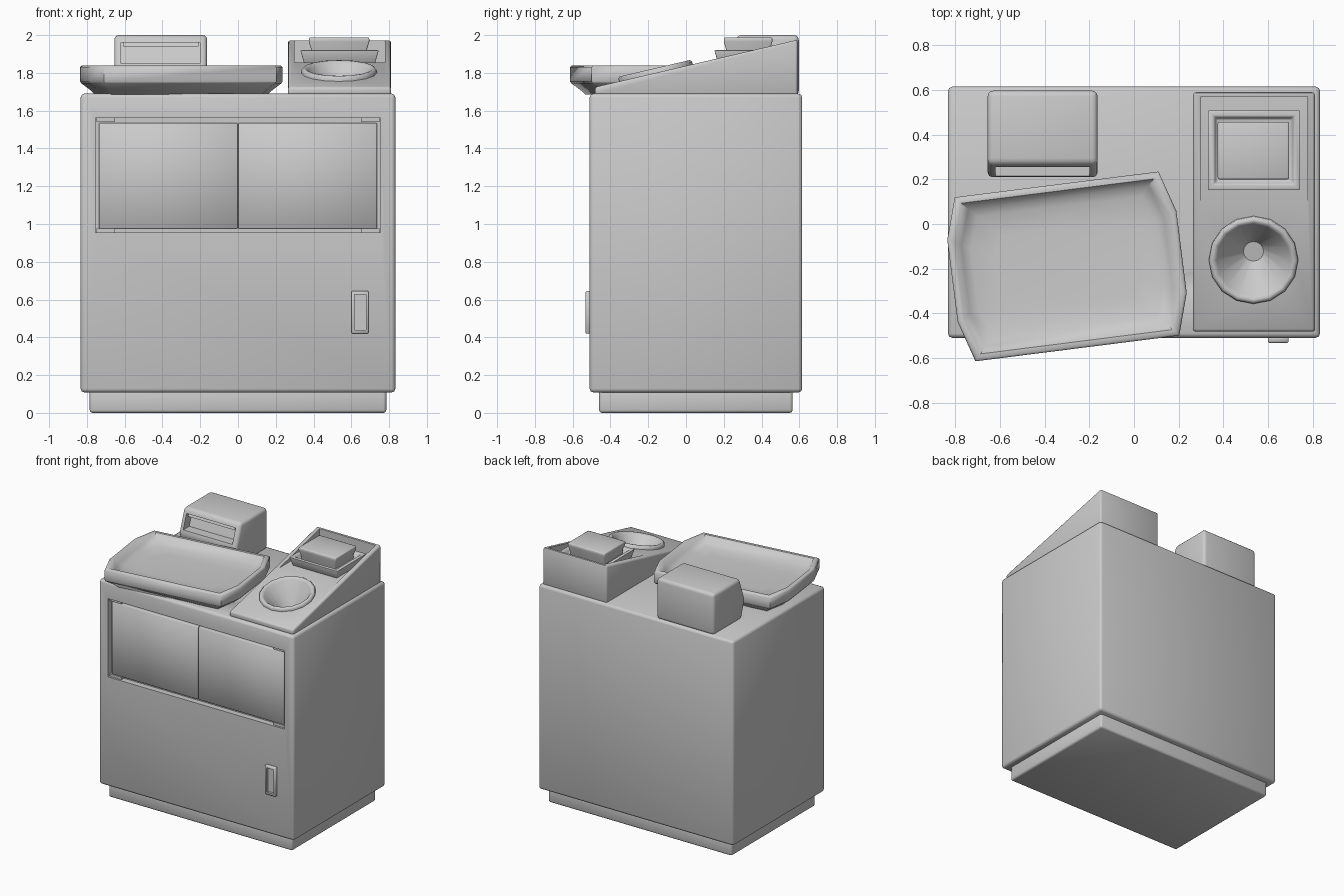
import bpy, bmesh, math
from mathutils import Vector, Matrix

if "Cube" in bpy.data.objects:
    bpy.data.objects.remove(bpy.data.objects["Cube"])

gray = bpy.data.materials.new("light_gray")
gray.diffuse_color = (0.6, 0.6, 0.6, 1)
gray.use_nodes = True
gray.node_tree.nodes["Principled BSDF"].inputs["Base Color"].default_value = gray.diffuse_color


def loft(name, rings):
    """Skin equal-length closed rings and cap both ends."""
    bm = bmesh.new()
    vs = [[bm.verts.new(p) for p in r] for r in rings]
    n = len(rings[0])
    for a, b in zip(vs, vs[1:]):
        for i in range(n):
            bm.faces.new((a[i], a[(i + 1) % n], b[(i + 1) % n], b[i]))
    bm.faces.new(vs[0])
    bm.faces.new(vs[-1])
    bmesh.ops.recalc_face_normals(bm, faces=bm.faces)
    me = bpy.data.meshes.new(name)
    bm.to_mesh(me)
    bm.free()
    me.materials.append(gray)
    ob = bpy.data.objects.new(name, me)
    bpy.context.collection.objects.link(ob)
    return ob


def rect(x0, x1, y0, y1, z, d=0):
    return [(x0 + d, y0 + d, z), (x1 - d, y0 + d, z), (x1 - d, y1 - d, z), (x0 + d, y1 - d, z)]


def box(name, x0, x1, y0, y1, z0, z1):
    return loft(name, [rect(x0, x1, y0, y1, z0), rect(x0, x1, y0, y1, z1)])


def extrude_x(name, x0, x1, profile):
    return loft(name, [[(x, y, z) for y, z in profile] for x in (x0, x1)])


def apply(ob, mod):
    bpy.context.view_layer.objects.active = ob
    bpy.ops.object.modifier_apply(modifier=mod.name)


def bevel(ob, width, segments=2):
    m = ob.modifiers.new("bevel", 'BEVEL')
    m.width, m.segments, m.limit_method = width, segments, 'ANGLE'
    apply(ob, m)


def cut(ob, cutter):
    m = ob.modifiers.new("cut", 'BOOLEAN')
    m.operation, m.solver, m.object = 'DIFFERENCE', 'EXACT', cutter
    apply(ob, m)


def remove(ob):
    bpy.data.objects.remove(ob)


# Plinth and cabinet
plinth = box("plinth", -0.785, 0.785, -0.46, 0.565, 0, 0.14)
bevel(plinth, 0.015)
cabinet = box("cabinet", -0.833, 0.833, -0.51, 0.615, 0.108, 1.69)
bevel(cabinet, 0.02)
c = box("cutter", -0.755, 0.755, -0.6, -0.465, 0.955, 1.56)
cut(cabinet, c)
remove(c)

# Double window panels and corner brackets in the recess
for s, side in ((-1, "left"), (1, "right")):
    x0, x1 = sorted((s * 0.002, s * 0.735))
    panel = box(side + "_panel", x0, x1, -0.492, -0.46, 0.975, 1.535)
    bevel(panel, 0.004, 1)
    for z0, z1, y in ((0.955, 0.975, "lower"), (1.54, 1.56, "upper")):
        x0, x1 = sorted((s * 0.65, s * 0.75))
        box(f"{side}_{y}_bracket", x0, x1, -0.495, -0.46, z0, z1)

# Recessed door handle
handle = box("handle", 0.6, 0.692, -0.532, -0.5, 0.42, 0.645)
bevel(handle, 0.005, 1)
c = box("cutter", 0.617, 0.677, -0.6, -0.515, 0.44, 0.627)
cut(handle, c)
remove(c)

# Sloped console with a level pocket at the back
console = extrude_x("console", 0.265, 0.81, [(-0.482, 1.68), (0.59, 1.68), (0.59, 1.975), (-0.482, 1.725)])
bevel(console, 0.012)
c = box("cutter", 0.3, 0.777, 0.04, 0.57, 1.855, 2.2)
cut(console, c)
remove(c)

# Funnel sunk into the slope
tilt = math.atan(0.25 / 1.072)
place = Matrix.Translation((0.535, -0.16, 1.803)) @ Matrix.Rotation(tilt, 4, 'X')


def circle(r, z, n=16):
    return [place @ Vector((r * math.cos(2 * math.pi * i / n), r * math.sin(2 * math.pi * i / n), z)) for i in range(n)]


c = loft("cutter", [circle(0.17, 0.06), circle(0.17, 0.0), circle(0.045, -0.17)])
cut(console, c)
cut(cabinet, c)
remove(c)
rim = loft("funnel_rim", [circle(0.2, -0.01), circle(0.2, 0.012), circle(0.19, 0.022), circle(0.178, 0.022),
                          circle(0.165, 0.01), circle(0.045, -0.165)])
# Open the underside so only the rim and cone remain
bm = bmesh.new()
bm.from_mesh(rim.data)
bm.faces.ensure_lookup_table()
bmesh.ops.delete(bm, geom=[bm.faces[-2]], context='FACES_ONLY')
bm.to_mesh(rim.data)
bm.free()

# Scale pan holder and block in the console pocket
R = (0.33, 0.745, 0.15, 0.51)
holder = loft("holder", [rect(*R, 1.85, 0.02), rect(*R, 1.92), rect(*R, 1.92, 0.028), rect(*R, 1.895, 0.04)])
bevel(holder, 0.006)
B = (0.375, 0.695, 0.2, 0.457)
block = loft("block", [rect(*B, 1.88, 0.015), rect(*B, 1.925, 0.012), rect(*B, 1.965), rect(*B, 1.988)])
bevel(block, 0.008)

# Printer with slanted front and slot
printer = extrude_x("printer", -0.655, -0.163, [(0.597, 1.68), (0.597, 2.0), (0.27, 2.0), (0.205, 1.82), (0.25, 1.68)])
bevel(printer, 0.025, 3)
c = extrude_x("cutter", -0.62, -0.2, [(0.1, 1.85), (0.29, 1.85), (0.33, 1.962), (0.1, 1.962)])
cut(printer, c)
remove(c)
slot_cover = extrude_x("slot_cover", -0.61, -0.21, [(0.26, 1.94), (0.34, 1.94), (0.34, 1.965), (0.27, 1.965)])

# Shallow weighing tray, turned slightly
turn = Matrix.Translation((-0.30, -0.19, 0)) @ Matrix.Rotation(math.radians(7.2), 4, 'Z')


def tray_ring(d, z):
    pts = [(0.46, 0.37), (-0.46, 0.37), (-0.517, 0.185), (-0.517, -0.185),
           (-0.46, -0.37), (0.46, -0.37), (0.517, -0.185), (0.517, 0.185)]
    return [turn @ Vector((x * (1 - d / 0.517), y * (1 - d / 0.37), z)) for x, y in pts]


tray = loft("tray", [tray_ring(0.075, 1.685), tray_ring(0.05, 1.71), tray_ring(0.006, 1.745), tray_ring(0, 1.755),
                     tray_ring(0, 1.83), tray_ring(0.008, 1.838), tray_ring(0.03, 1.838),
                     tray_ring(0.06, 1.80), tray_ring(0.1, 1.782), tray_ring(0.2, 1.775)])

# Smooth shading with sharp corners kept
for ob in bpy.context.scene.objects:
    bpy.ops.object.select_all(action='DESELECT')
    ob.select_set(True)
    bpy.context.view_layer.objects.active = ob
    bpy.ops.object.shade_smooth_by_angle(angle=math.radians(50))
